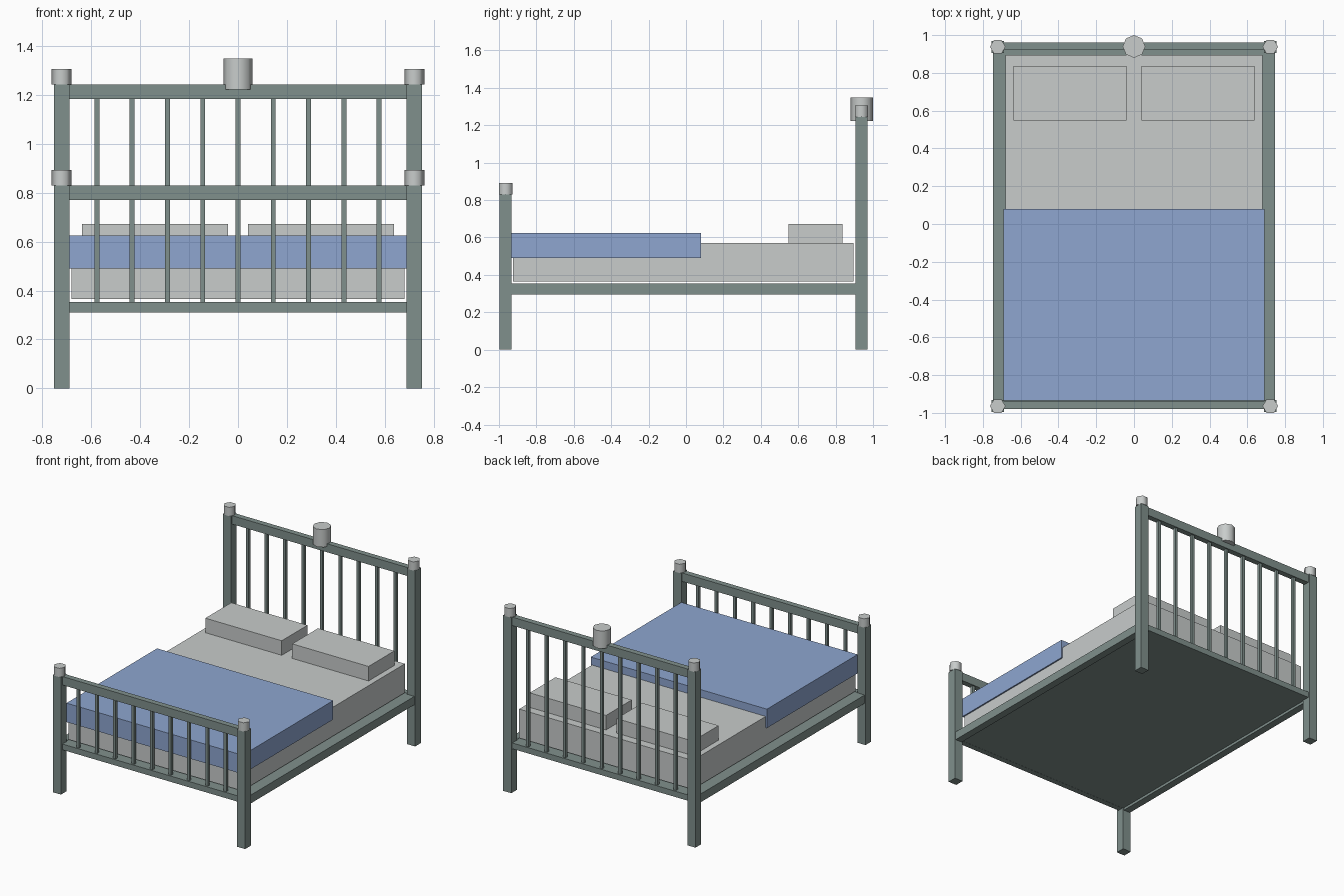
import bpy, math

if "Cube" in bpy.data.objects:
    bpy.data.objects.remove(bpy.data.objects["Cube"])


def material(name, rgb):
    """Flat colour given as sRGB 0-255, stored linear."""
    m = bpy.data.materials.new(name)
    lin = [((c / 255 + 0.055) / 1.055) ** 2.4 for c in rgb]
    m.diffuse_color = (*lin, 1)
    m.use_nodes = True
    m.node_tree.nodes["Principled BSDF"].inputs["Base Color"].default_value = m.diffuse_color
    return m


FRAME = material("grey_green_metal", (128, 144, 140))
LINEN = material("pale_grey", (200, 204, 203))
BLUE = material("blanket_blue", (142, 166, 208))


def box(name, x, y, z, mat):
    """Box from (min, max) pairs."""
    bpy.ops.mesh.primitive_cube_add(size=1, location=[sum(p) / 2 for p in (x, y, z)])
    o = bpy.context.object
    o.name = name
    o.scale = [p[1] - p[0] for p in (x, y, z)]
    bpy.ops.object.transform_apply(location=False, rotation=False, scale=True)
    o.data.materials.append(mat)
    return o


def knob(name, x, y, z, r, sides, turn):
    bpy.ops.mesh.primitive_cylinder_add(vertices=sides, radius=r, depth=z[1] - z[0],
                                        location=(x, y, sum(z) / 2), rotation=(0, 0, turn))
    o = bpy.context.object
    o.name = name
    o.data.materials.append(LINEN)
    bpy.ops.object.shade_smooth_by_angle(angle=math.radians(65))
    return o


PX, PH = 0.7215, 0.032      # post centre and half width
FOOT, HEAD = -0.964, 0.938  # end positions

# Head and foot ends: posts, caps, rails and spindles
for end, y, ry, top in (("foot", FOOT, -0.96, 0.83), ("head", HEAD, 0.94, 1.243)):
    for side, s in (("left", -1), ("right", 1)):
        box(f"{end}_post_{side}", (s * PX - PH, s * PX + PH), (y - PH, y + PH), (0, top), FRAME)
        knob(f"{end}_cap_{side}", s * PX, y, (top, top + 0.062), 0.041, 6, math.pi / 6)
    depth = (ry - 0.02, ry + 0.02)
    box(f"{end}_top_rail", (-0.69, 0.69), depth, (top - 0.06, top), FRAME)
    box(f"{end}_lower_rail", (-0.69, 0.69), depth, (0.311, 0.352), FRAME)
    for i in range(-4, 5):
        x = i * 0.1443
        box(f"{end}_spindle", (x - 0.01, x + 0.01), (ry - 0.01, ry + 0.01),
            (0.352, top - 0.06), FRAME)

# Centre finial on the headboard
knob("centre_finial", 0, 0.94, (1.223, 1.348), 0.06, 8, 0)

# Side rails and base panel
for side, s in (("left", -1), ("right", 1)):
    box(f"side_rail_{side}", sorted((s * 0.695, s * 0.747)), (FOOT + PH, HEAD - PH),
        (0.294, 0.353), FRAME)
box("base_panel", (-0.695, 0.695), (-0.945, 0.92), (0.312, 0.351), FRAME)

# Bedding
box("mattress", (-0.68, 0.68), (-0.924, 0.896), (0.365, 0.57), LINEN)
box("blanket", (-0.69, 0.69), (-0.934, 0.08), (0.49, 0.624), BLUE)
for side, s in (("left", -1), ("right", 1)):
    box(f"pillow_{side}", sorted((s * 0.041, s * 0.639)), (0.548, 0.836), (0.57, 0.673), LINEN)
